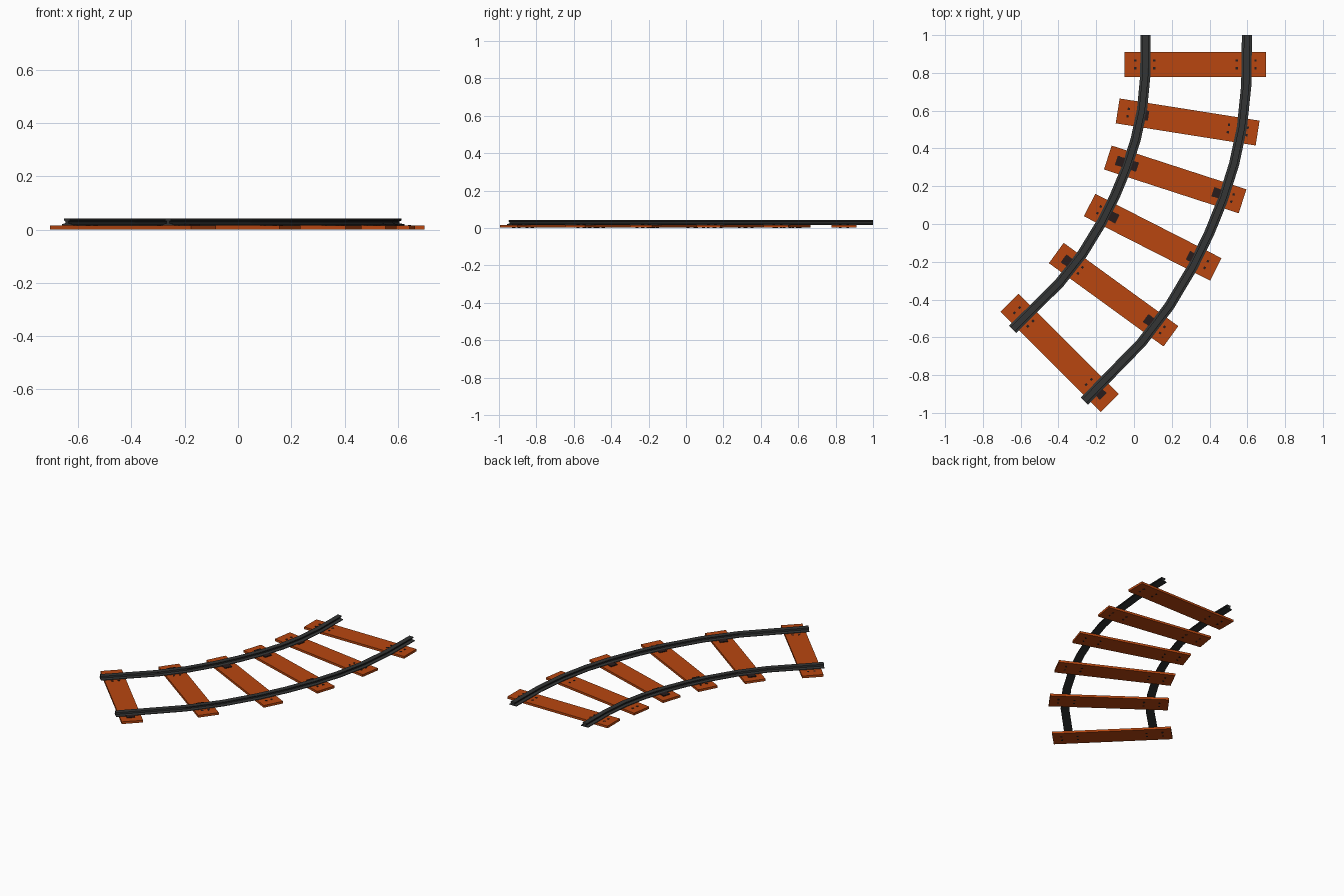
import bpy, bmesh, math
from mathutils import Matrix, Vector

if "Cube" in bpy.data.objects:
    bpy.data.objects.remove(bpy.data.objects["Cube"])


def mat(name, rgb):
    m = bpy.data.materials.new(name)
    m.diffuse_color = (*rgb, 1)
    m.use_nodes = True
    m.node_tree.nodes["Principled BSDF"].inputs["Base Color"].default_value = m.diffuse_color
    return m


WOOD = mat("orange_wood", (0.48, 0.062, 0.005))
STEEL = mat("dark_steel", (0.033, 0.035, 0.035))
IRON = mat("clip_iron", (0.022, 0.012, 0.012))


def finish(name, bm, material):
    bmesh.ops.recalc_face_normals(bm, faces=bm.faces)
    me = bpy.data.meshes.new(name)
    bm.to_mesh(me)
    bm.free()
    me.materials.append(material)
    ob = bpy.data.objects.new(name, me)
    bpy.context.collection.objects.link(ob)
    return ob


def box(bm, frame, x, y, sx, sy, z0, z1):
    """Box given in the local frame of a sleeper."""
    m = frame @ Matrix.Translation((x, y, (z0 + z1) / 2)) @ Matrix.Diagonal((sx, sy, z1 - z0, 1))
    bmesh.ops.create_cube(bm, size=1, matrix=m)


GAUGE = 0.537
CENTRE = (-2.2, 1.0)
# bend angle in degrees, radius of the inner rail
PATH = [(0, 2.261), (5.5, 2.270), (10, 2.277), (14, 2.277), (18, 2.272),
        (22, 2.265), (26, 2.258), (31, 2.248), (36, 2.232), (45, 2.203)]
# right half of the rail section: foot, web, head
HALF = [(0.027, 0.016), (0.027, 0.020), (0.008, 0.024), (0.008, 0.031),
        (0.016, 0.034), (0.016, 0.040), (0.013, 0.042)]
SECTION = HALF + [(-u, z) for u, z in reversed(HALF)]


def rail(name, offset):
    bm = bmesh.new()
    rings = []
    for deg, r in PATH:
        a = math.radians(deg)
        rings.append([bm.verts.new((CENTRE[0] + (r + offset + u) * math.cos(a),
                                    CENTRE[1] - (r + offset + u) * math.sin(a), z))
                      for u, z in SECTION])
    n = len(SECTION)
    for p, q in zip(rings, rings[1:]):
        for i in range(n):
            bm.faces.new((p[i], p[(i + 1) % n], q[(i + 1) % n], q[i]))
    bm.faces.new(rings[0])
    bm.faces.new(rings[-1])
    finish(name, bm, STEEL)


rail("inner_rail", 0)
rail("outer_rail", GAUGE)

# sleeper centres, and the sides of the inner / outer rail that carry a clip
SLEEPERS = [((0.325, 0.845), (), ()), ((0.284, 0.540), (1,), ()),
            ((0.218, 0.236), (-1, 1), (-1,)), ((0.099, -0.070), (1,), (-1,)),
            ((-0.108, -0.374), (-1,), (-1,)), ((-0.394, -0.682), (), (1,))]
bolts, clips = bmesh.new(), bmesh.new()
for i, ((x, y), inner, outer) in enumerate(SLEEPERS):
    frame = Matrix.Translation((x, y, 0)) @ Matrix.Rotation(math.radians(-9 * i), 4, 'Z')
    bm = bmesh.new()
    box(bm, frame, 0, 0, 0.75, 0.133, 0.001, 0.016)
    finish(f"sleeper_{i + 1}", bm, WOOD)
    for seat, sides in ((-GAUGE / 2, inner), (GAUGE / 2, outer)):
        # four bolts round each rail seat
        for sx in (-1, 1):
            for sy in (-1, 1):
                box(bolts, frame, seat + sx * 0.05, sy * 0.02, 0.012, 0.012, 0, 0.018)
        # clips gripping the rail foot
        for s in sides:
            box(clips, frame, seat + s * 0.035, 0, 0.048, 0.05, 0.014, 0.021)
finish("bolts", bolts, IRON)
finish("rail_clips", clips, IRON)
